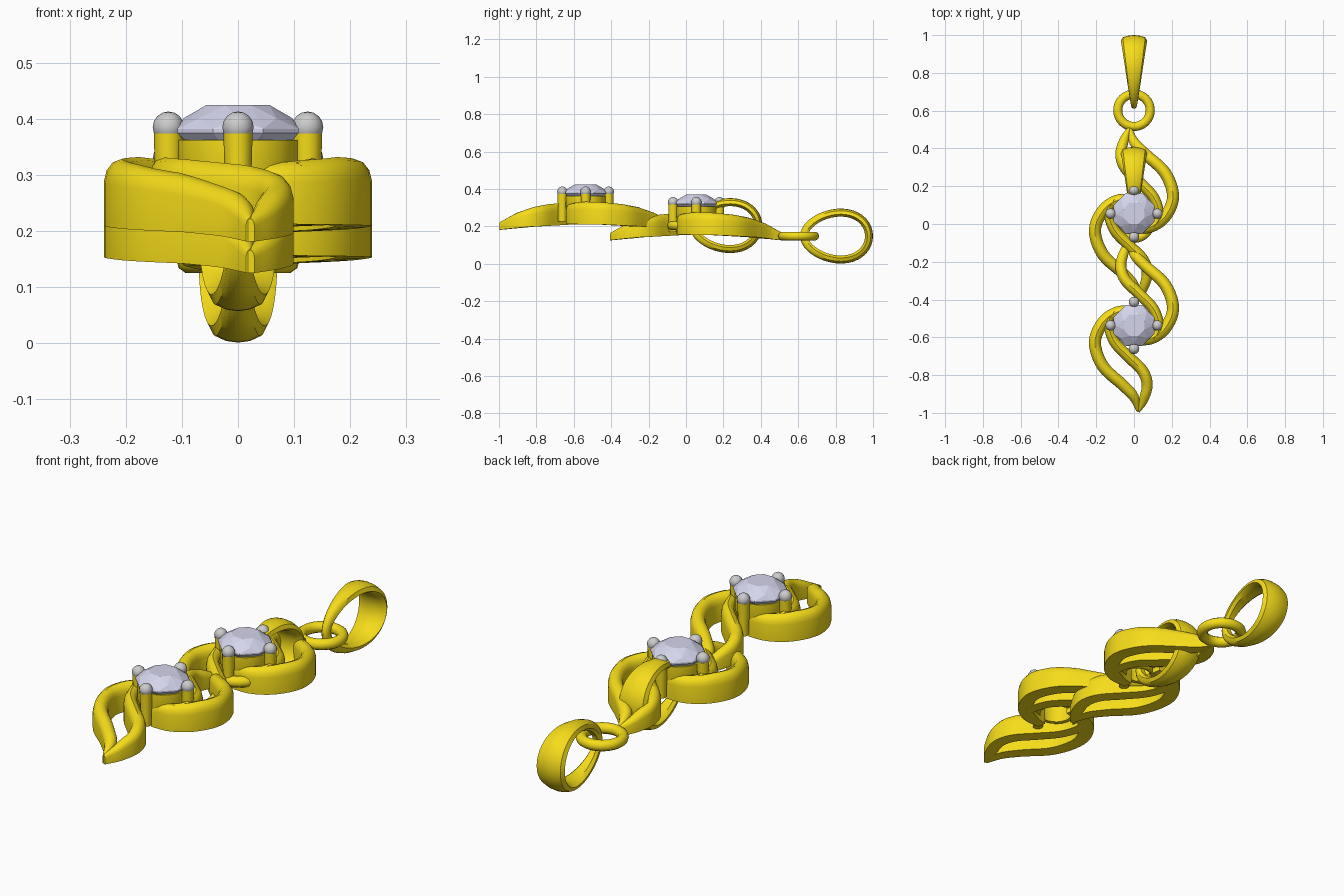
import bpy, bmesh, math
from mathutils import Vector, Matrix

if "Cube" in bpy.data.objects:
    bpy.data.objects.remove(bpy.data.objects["Cube"])

def mat(name, col):
    m = bpy.data.materials.new(name)
    m.diffuse_color = col
    m.use_nodes = True
    m.node_tree.nodes["Principled BSDF"].inputs["Base Color"].default_value = m.diffuse_color
    return m

GOLD = mat("gold", (0.92, 0.72, 0.01, 1))
GEM = mat("gem", (0.66, 0.66, 0.84, 1))

def make(name, bm, material, M=Matrix(), smooth=True):
    bmesh.ops.recalc_face_normals(bm, faces=bm.faces)
    me = bpy.data.meshes.new(name)
    bm.to_mesh(me)
    bm.free()
    me.transform(M)
    ob = bpy.data.objects.new(name, me)
    bpy.context.collection.objects.link(ob)
    if material:
        me.materials.append(material)
    if smooth:
        bpy.ops.object.select_all(action='DESELECT')
        ob.select_set(True)
        bpy.context.view_layer.objects.active = ob
        bpy.ops.object.shade_smooth_by_angle(angle=math.radians(40))
    return ob

def loft(rings, closed=False):
    """Skin a list of point rings, capped unless closed."""
    bm = bmesh.new()
    vs = [[bm.verts.new(p) for p in r] for r in rings]
    n, k = len(vs), len(vs[0])
    for i in range(n if closed else n - 1):
        a, b = vs[i], vs[(i + 1) % n]
        for j in range(k):
            bm.faces.new((a[j], a[(j + 1) % k], b[(j + 1) % k], b[j]))
    if not closed:
        bm.faces.new(vs[0])
        bm.faces.new(vs[-1])
    return bm

def revolve(profile, n, closed=False):
    """Revolve (radius, z) points round z."""
    ring = lambda r, z: [(r * math.cos(2 * math.pi * i / n), r * math.sin(2 * math.pi * i / n), z) for i in range(n)]
    return loft([ring(r, z) for r, z in profile], closed)

def spline(pts, steps=5):
    P = [Vector(p) for p in pts]
    P = [2 * P[0] - P[1]] + P + [2 * P[-1] - P[-2]]
    out = []
    for i in range(1, len(P) - 2):
        a, b, c, d = P[i - 1:i + 3]
        for s in range(steps):
            t = s / steps
            out.append(0.5 * (2 * b + (c - a) * t + (2 * a - 5 * b + 4 * c - d) * t * t
                              + (3 * b - a - 3 * c + d) * t ** 3))
    return out + [P[-2]]

def lerp(table, x):
    for (x0, a), (x1, b) in zip(table, table[1:]):
        if x <= x1:
            t = max(0, (x - x0) / (x1 - x0))
            return a + (b - a) * t
    return table[-1][1]

TOP = [(-.46, .165), (-.37, .215), (-.28, .247), (-.2, .262), (-.1, .272), (0, .276), (.06, .27), (.12, .255)]
BOTTOM = [(-.46, .125), (-.3, .142), (-.1, .153), (.12, .157)]
# band section: flat base, upright sides, domed top (x in half widths, z as fraction)
SECTION = [(-1, 0), (1, 0), (1, .66), (.85, .83), (.5, .95), (0, 1), (-.5, .95), (-.85, .83), (-1, .66)]

def band(name, pts, M):
    """pts are (x, y, half width) relative to the stone centre."""
    path = spline(pts)
    rings = []
    for i, p in enumerate(path):
        d = path[min(i + 1, len(path) - 1)] - path[max(i - 1, 0)]
        nrm = Vector((-d.y, d.x)).normalized()
        lo, hi = lerp(BOTTOM, p.y), lerp(TOP, p.y)
        rings.append([(p.x + nrm.x * u * p.z, p.y + nrm.y * u * p.z, lo + (hi - lo) * v) for u, v in SECTION])
    make(name, loft(rings), GOLD, M)

OUTER = [(-.01, .085, .02), (-.09, .07, .03), (-.165, .015, .032), (-.207, -.09, .032), (-.165, -.215, .032),
         (-.06, -.315, .03), (0, -.38, .026), (.022, -.455, .008)]
INNER = [(-.105, .075, .018), (-.135, .01, .024), (-.105, -.085, .028), (-.03, -.165, .03), (.045, -.24, .03),
         (.07, -.315, .029), (.05, -.395, .024), (.022, -.458, .008)]

def bail(name, M):
    """Egg-shaped loop, broad at the back and narrow at the front."""
    rings, n = [], 40
    for i in range(n):
        a = 2 * math.pi * i / n
        c, s = math.cos(a), math.sin(a)
        o = Vector((.805 + .195 * c, .148 + .146 * s * (1 + .12 * c)))
        nrm = Vector((c / .195, s / .146)).normalized()
        w = .018 + .052 * (c + 1) / 2
        sec = [(-1, .03), (-.85, .012), (-.45, .003), (0, 0), (.45, .003), (.85, .012), (1, .03), (.6, .043), (-.6, .043)]
        rings.append([(u * w, o.x - nrm.x * v, o.y - nrm.y * v) for u, v in sec])
    make(name, loft(rings, True), GOLD, M)

def unit(tag, M):
    # pair of open leaves, the second turned half a turn about the stone
    C = M @ Matrix.Translation((0, .055, 0))
    for side, R in (("left", Matrix()), ("right", Matrix.Rotation(math.pi, 4, 'Z'))):
        band(f"{tag}_{side}_leaf_outer_band", OUTER, C @ R)
        band(f"{tag}_{side}_leaf_inner_band", INNER, C @ R)
    # stone seat, a tapered tube
    make(f"{tag}_seat", revolve([(.088, .18), (.108, .25), (.108, .306), (.088, .306), (.07, .18)], 24, True), GOLD, C)
    # faceted stone
    bm = bmesh.new()
    prof = [(.06, .369, .5), (.097, .345, 0), (.117, .326, .5), (.117, .319, .5), (.065, .265, 0), (.012, .225, .5)]
    vs = [[bm.verts.new((r * math.cos(2 * math.pi * (i + o) / 8), r * math.sin(2 * math.pi * (i + o) / 8), z))
           for i in range(8)] for r, z, o in prof]
    bmesh.ops.convex_hull(bm, input=bm.verts)
    make(f"{tag}_stone", bm, GEM, C, False)
    # prongs with round tips
    for k in range(4):
        a = k * math.pi / 2
        P = C @ Matrix.Translation((.124 * math.cos(a), .124 * math.sin(a), 0))
        make(f"{tag}_prong_{k + 1}", revolve([(.022, .17), (.026, .318)], 12), GOLD, P)
        bm = bmesh.new()
        bmesh.ops.create_uvsphere(bm, u_segments=12, v_segments=8, radius=.028)
        make(f"{tag}_prong_tip_{k + 1}", bm, None, P @ Matrix.Translation((0, 0, .329)))
    # jump ring and hanging loop
    tube = [(.086 + .024 * math.cos(t * math.pi / 5), .024 * math.sin(t * math.pi / 5)) for t in range(10)]
    make(f"{tag}_jump_ring", revolve(tube, 32, True), GOLD, M @ Matrix.Translation((0, .602, .148)))
    bail(f"{tag}_bail", M)

unit("upper", Matrix())
unit("lower", Matrix.Translation((0, -.592, .056)))
